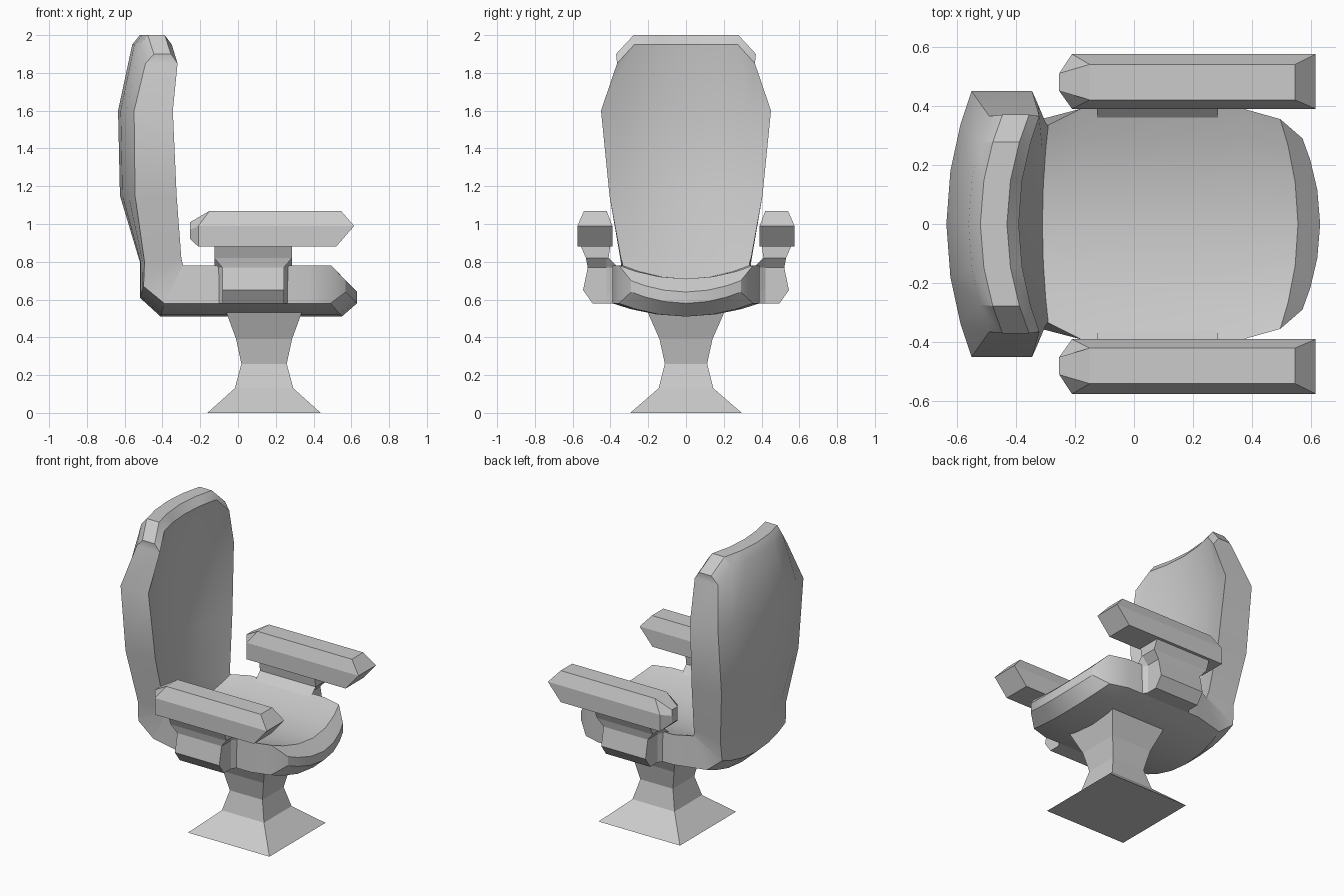
import bpy, math

if "Cube" in bpy.data.objects:
    bpy.data.objects.remove(bpy.data.objects["Cube"])


def loft(name, rings, mirror=False, smooth=None):
    """Skin closed rings of equal length; caps join mirrored ring halves with quads."""
    n = len(rings[0])
    verts = [p for r in rings for p in r]
    faces = []
    for k in range(len(rings) - 1):
        a, b = k * n, (k + 1) * n
        for i in range(n):
            j = (i + 1) % n
            faces.append((a + i, a + j, b + j, b + i))
    last = (len(rings) - 1) * n
    for i in range(n // 2 - 1):
        cap = (i, i + 1, n - 2 - i, n - 1 - i)
        faces.append(cap[::-1])
        faces.append(tuple(last + c for c in cap))
    mesh = bpy.data.meshes.new(name)
    mesh.from_pydata(verts, [], faces)
    ob = bpy.data.objects.new(name, mesh)
    bpy.context.collection.objects.link(ob)
    bpy.ops.object.select_all(action='DESELECT')
    bpy.context.view_layer.objects.active = ob
    ob.select_set(True)
    bpy.ops.object.mode_set(mode='EDIT')
    bpy.ops.mesh.select_all(action='SELECT')
    bpy.ops.mesh.normals_make_consistent(inside=False)
    bpy.ops.object.mode_set(mode='OBJECT')
    if smooth:
        bpy.ops.object.shade_smooth_by_angle(angle=math.radians(smooth))
    if mirror:
        m = ob.modifiers.new("Mirror", 'MIRROR')
        m.use_axis = (False, True, False)
        m.use_mirror_merge = False
    return ob


# Pedestal: stacked square sections (z, half x, half y)
CX = 0.138
loft("pedestal", [
    [(CX - h, -w, z), (CX - h, w, z), (CX + h, w, z), (CX + h, -w, z)]
    for z, h, w in [(0, .30, .295), (.13, .155, .145), (.26, .12, .112),
                    (.39, .148, .14), (.56, .21, .215)]])

# Seat and backrest: one thick shell, cupped across its width.
# Row: inner x, z, outer x, z (at the centre line), edge shift x, z, half width, corner drop
ROWS = [
    (.63, .64, .63, .58, -.06, .06, .29, 0),
    (.555, .71, .55, .51, -.06, .07, .355, 0),
    (.37, .71, .37, .51, 0, .07, .39, 0),
    (-.18, .71, -.18, .51, 0, .07, .39, 0),
    (-.31, .71, -.41, .51, .02, .07, .335, 0),
    (-.313, .73, -.52, .61, .02, .06, .335, 0),
    (-.325, .82, -.52, .80, .025, 0, .345, 0),
    (-.405, 1.15, -.625, 1.15, .08, 0, .405, 0),
    (-.43, 1.6, -.635, 1.6, .085, 0, .45, 0),
    (-.39, 1.95, -.56, 1.95, .07, 0, .365, .10),
    (-.43, 2.0, -.52, 2.0, .075, 0, .37, .10),
]
COLS = [-1, -.75, -.4, 0, .4, .75, 1]


def shell_ring(xi, zi, xo, zo, dx, dz, w, drop):
    def line(x, z):
        return [(x + dx * t * t, w * t, z + dz * t * t - (drop if abs(t) == 1 else 0))
                for t in COLS]
    return line(xi, zi) + line(xo, zo)[::-1]


loft("seat_and_backrest", [shell_ring(*r) for r in ROWS], smooth=30)

# Armrest pads: sections running back to front, (x, y inner, y outer, z) from bottom to top
PAD = [
    [(-.253, .45, .51, .92), (-.253, .45, .51, .97), (-.253, .45, .51, 1.01)],
    [(-.21, .39, .575, .88), (-.21, .39, .575, .99), (-.15, .42, .54, 1.07)],
    [(.52, .39, .575, .88), (.615, .39, .575, .99), (.545, .42, .54, 1.07)],
]
loft("armrest_pads",
     [[(x, a, z) for x, a, b, z in s] + [(x, b, z) for x, a, b, z in s[::-1]] for s in PAD],
     mirror=True)

# Armrest supports: chamfered brackets on the seat sides (z, inner y, outer y, outer half x)
PX = 0.08
POST = [(.58, .35, .495, .163), (.65, .35, .545, .163), (.77, .36, .52, .163),
        (.82, .41, .53, .205), (.89, .40, .56, .205)]
loft("armrest_supports",
     [[(PX - .205, a, z), (PX - h, .42, z), (PX - h, b, z),
       (PX + h, b, z), (PX + h, .42, z), (PX + .205, a, z)] for z, a, b, h in POST],
     mirror=True)
